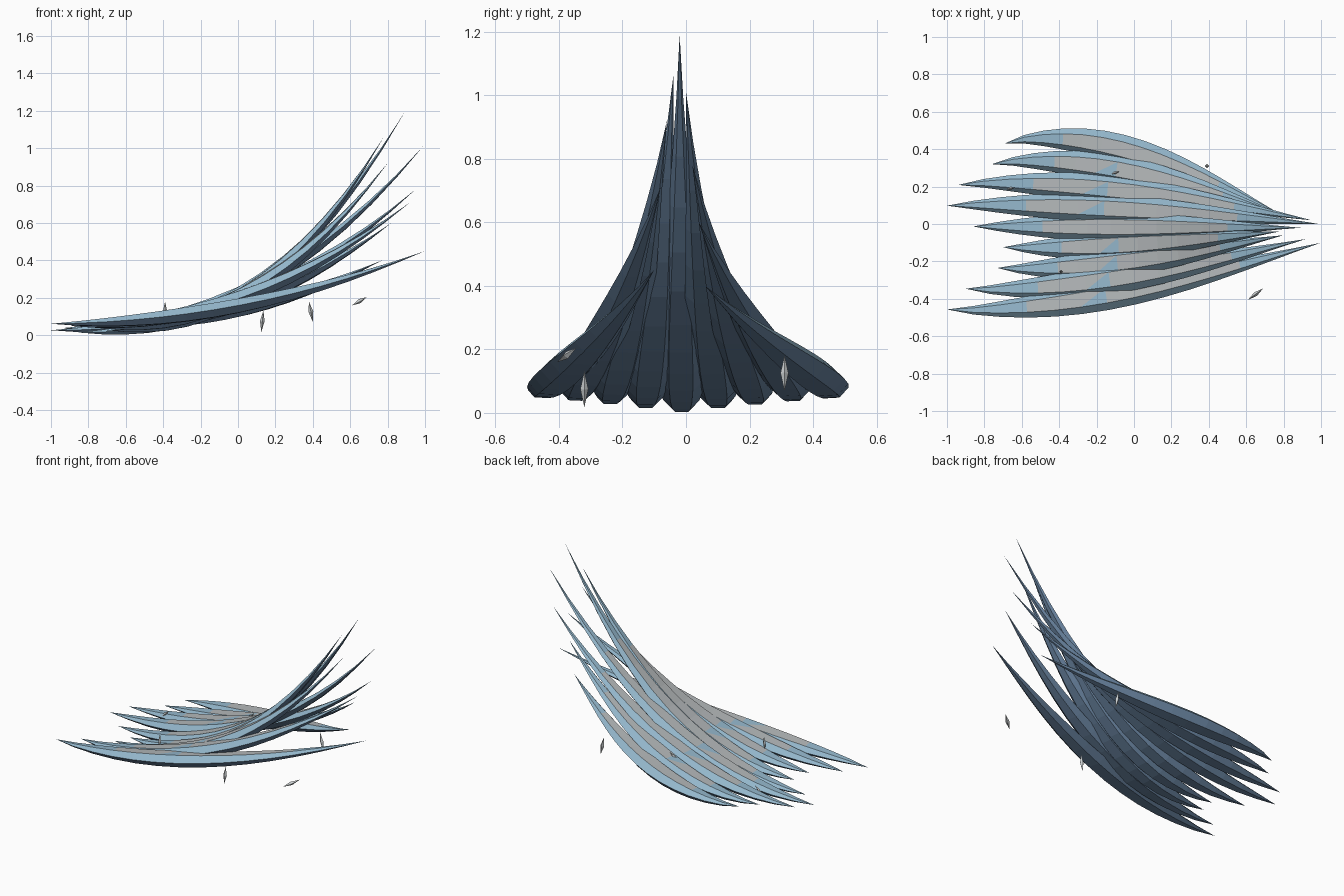
import bpy, bmesh, math
from mathutils import Vector

if "Cube" in bpy.data.objects:
    bpy.data.objects.remove(bpy.data.objects["Cube"])


def make_material(name, color):
    mat = bpy.data.materials.new(name)
    mat.use_nodes = True
    mat.diffuse_color = (*color, 1)
    mat.node_tree.nodes["Principled BSDF"].inputs["Base Color"].default_value = (*color, 1)
    return mat


MATS = [make_material("pale_grey", (0.46, 0.485, 0.495)),
        make_material("light_blue", (0.30, 0.48, 0.61)),
        make_material("slate_blue", (0.145, 0.235, 0.36)),
        make_material("shard_white", (0.60, 0.63, 0.64))]
GREY, BLUE, SLATE, WHITE = range(4)


def finish(name, bm):
    bmesh.ops.recalc_face_normals(bm, faces=bm.faces[:])
    mesh = bpy.data.meshes.new(name)
    bm.to_mesh(mesh)
    bm.free()
    for mat in MATS:
        mesh.materials.append(mat)
    obj = bpy.data.objects.new(name, mesh)
    bpy.context.collection.objects.link(obj)


# Feather: six-sided section swept along a rising, bowed path, pointed at both ends
SECTION = [(-1, 0), (-0.52, 0.5), (0.52, 0.5), (1, 0), (0.5, -0.5), (-0.5, -0.5)]
SEGMENTS = 14


def feather(name, start, end, power, spread, patch):
    start, end = Vector(start), Vector(end)

    def path(t):
        p = start.lerp(end, t)
        bow = (0.105 + 0.025 * spread) * spread
        p.y += bow * math.sin(math.pi * max(t, 0) ** 0.8)
        p.z = start.z + (end.z - start.z) * max(t, 0) ** power
        return p

    bm = bmesh.new()
    rings = []
    for i in range(1, SEGMENTS):
        t = i / SEGMENTS
        tangent = (path(t + 0.01) - path(t - 0.01)).normalized()
        side = Vector((0, 0, 1)).cross(tangent).normalized()
        up = tangent.cross(side)
        roll = 0.06 * spread  # outer edges lift, so the fan is slightly cupped
        s = side * math.cos(roll) + up * math.sin(roll)
        n = up * math.cos(roll) - side * math.sin(roll)
        w = 0.076 * math.sin(math.pi * t ** 0.82) ** 1.15
        rings.append([bm.verts.new(path(t) + (s * u + n * v) * w)
                      for u, v in SECTION])
    root, tip = bm.verts.new(start), bm.verts.new(end)

    def face(verts, mat):
        bm.faces.new(verts).material_index = mat

    for k in range(6):
        j = (k + 1) % 6
        edge_mat = BLUE if k < 3 else SLATE
        face((root, rings[0][k], rings[0][j]), edge_mat)
        face((tip, rings[-1][j], rings[-1][k]), edge_mat)
        for i in range(SEGMENTS - 2):
            a, b, c, d = rings[i][k], rings[i + 1][k], rings[i + 1][j], rings[i][j]
            grey = k == 1 and 2 <= i < SEGMENTS - 4
            if grey and i == 4 and patch:
                # Small triangular fleck on the grey top
                face((a, b, c), BLUE)
                face((a, c, d), GREY)
            else:
                face((a, b, c, d), GREY if grey else edge_mat)
    finish(name, bm)


# Fan of nine feathers: root x, tip x, tip height
FAN = [(-0.69, 0.77, 0.40), (-0.76, 0.82, 0.60), (-0.94, 0.95, 0.78),
       (-1.0, 0.99, 1.01), (-0.86, 0.89, 1.19), (-0.70, 0.78, 1.06),
       (-0.73, 0.80, 0.92), (-0.90, 0.92, 0.71), (-1.0, 1.0, 0.45)]
for i, (x0, x1, z1) in enumerate(FAN):
    off = 4 - i
    feather(f"feather_{i + 1}",
            (x0, -0.013 + 0.111 * off, 0.015 + 0.0115 * abs(off)),
            (x1, -0.02 + 0.02 * off, z1),
            2.5 - 0.12 * abs(off), off / 4, i not in (0, 4))


# Loose shards: slim stretched octahedra
def shard(name, centre, axis, length):
    bm = bmesh.new()
    axis = Vector(axis).normalized()
    rot = axis.to_track_quat("Z", "Y")
    centre = Vector(centre)
    ends = [bm.verts.new(centre + axis * length * h) for h in (0.5, -0.5)]
    ring = [bm.verts.new(centre + rot @ Vector((math.cos(a), math.sin(a), 0)) * length * 0.11)
            for a in (k * math.pi / 2 for k in range(4))]
    for k in range(4):
        for e in ends:
            bm.faces.new((e, ring[k], ring[(k + 1) % 4])).material_index = WHITE
    finish(name, bm)


SHARDS = [((0.13, -0.32, 0.075), (0.1, 0, 1), 0.115),
          ((0.39, 0.31, 0.125), (-0.2, 0, 1), 0.115),
          ((0.65, -0.375, 0.182), (0.08, 0.06, 0.045), 0.11),
          ((-0.39, -0.255, 0.135), (0, 0.1, 1), 0.09),
          ((-0.11, 0.27, 0.165), (0.6, 0.2, 0.6), 0.09),
          ((-0.66, 0.19, 0.072), (0.5, 0.1, 0.5), 0.07)]
for i, args in enumerate(SHARDS):
    shard(f"shard_{i + 1}", *args)
